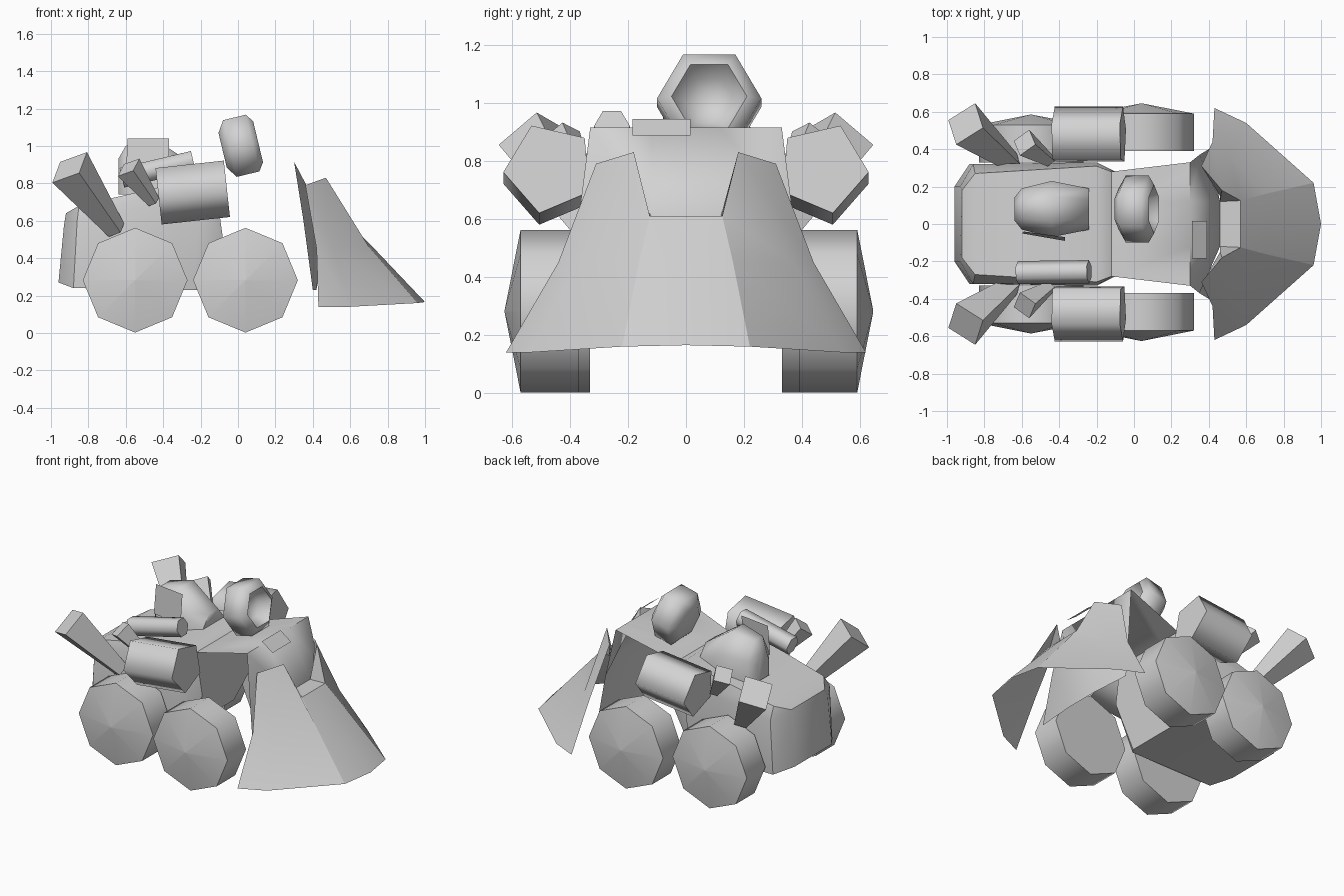
import bpy, math
from mathutils import Vector

cube = bpy.data.objects.get("Cube")
if cube:
    bpy.data.objects.remove(cube)

grey = bpy.data.materials.new("plain grey")
grey.use_nodes = True
grey.diffuse_color = (0.65, 0.65, 0.65, 1)
grey.node_tree.nodes["Principled BSDF"].inputs["Base Color"].default_value = grey.diffuse_color


def build(name, verts, faces, angle=40):
    mesh = bpy.data.meshes.new(name)
    mesh.from_pydata([tuple(v) for v in verts], [], faces)
    mesh.materials.append(grey)
    ob = bpy.data.objects.new(name, mesh)
    bpy.context.collection.objects.link(ob)
    bpy.ops.object.select_all(action='DESELECT')
    ob.select_set(True)
    bpy.context.view_layer.objects.active = ob
    bpy.ops.object.mode_set(mode='EDIT')
    bpy.ops.mesh.select_all(action='SELECT')
    bpy.ops.mesh.normals_make_consistent(inside=False)
    bpy.ops.object.mode_set(mode='OBJECT')
    bpy.ops.object.shade_smooth_by_angle(angle=math.radians(angle))


def loft(name, rings, closed=True, caps=True, angle=40):
    """Skin a list of rings that all have the same number of points."""
    n = len(rings[0])
    verts = [p for ring in rings for p in ring]
    faces = []
    for r in range(len(rings) - 1):
        for i in range(n if closed else n - 1):
            j = (i + 1) % n
            faces.append((r * n + i, r * n + j, (r + 1) * n + j, (r + 1) * n + i))
    if caps:
        faces += [tuple(range(n)), tuple(range(len(verts) - n, len(verts)))]
    build(name, verts, faces, angle)


def turned(name, base, axis, profile, sides, phase=0, angle=40):
    """Rings of (distance along axis, radius) around an axis."""
    axis = Vector(axis).normalized()
    side = axis.cross(Vector((0, 0, 1))).normalized()
    up = side.cross(axis)
    rings = []
    for d, r in profile:
        c = Vector(base) + axis * d
        rings.append([c + r * (math.cos(t) * side + math.sin(t) * up)
                      for t in (math.radians(phase) + k * math.tau / sides for k in range(sides))])
    loft(name, rings, angle=angle)


def pipe(name, a, b, ra, rb, sides, phase=0, angle=40):
    axis = Vector(b) - Vector(a)
    turned(name, a, axis, [(0, ra), (axis.length, rb)], sides, phase, angle)


def mirrored(half, centre=()):
    """A row across the model from its left half, outside to inside."""
    return [(x, -y, z) for x, y, z in half] + list(centre) + list(reversed(half))


# Main hull: each section runs bottom, shoulder, top
loft("hull", [mirrored(half) for half in (
    [(-0.96, 0.20, 0.27), (-0.93, 0.20, 0.58), (-0.92, 0.18, 0.64)],
    [(-0.88, 0.32, 0.24), (-0.86, 0.32, 0.60), (-0.85, 0.27, 0.68)],
    [(-0.24, 0.30, 0.23), (-0.20, 0.33, 0.70), (-0.20, 0.31, 0.83)],
    [(-0.22, 0.27, 0.23), (-0.08, 0.27, 0.50), (-0.12, 0.28, 0.79)])], angle=42)

# Open hood sheet running into a folded nose
loft("hood", [mirrored(half) for half in (
    [(-0.12, 0.28, 0.79), (-0.12, 0.12, 0.79)],
    [(0.30, 0.33, 0.915), (0.30, 0.12, 0.915)],
    [(0.35, 0.37, 0.60), (0.46, 0.12, 0.61)],
    [(0.40, 0.40, 0.23), (0.42, 0.12, 0.23)])], False, False, 80)
loft("hood_plate", [[(0.31, -0.185, 0.945), (0.31, 0.015, 0.945)],
                    [(0.39, -0.185, 0.887), (0.39, 0.015, 0.887)]], False, False)

# Flared front plough, an open shell with a return along its notched top
loft("plough", [
    mirrored([(0.38, 0.29, 0.70), (0.46, 0.15, 0.66), (0.46, 0.12, 0.61)], [(0.46, 0, 0.61)]),
    mirrored([(0.36, 0.31, 0.79), (0.47, 0.18, 0.83), (0.57, 0.125, 0.61)], [(0.57, 0, 0.61)]),
    mirrored([(0.42, 0.44, 0.45), (0.51, 0.37, 0.45), (0.70, 0.16, 0.46)], [(0.72, 0, 0.46)]),
    mirrored([(0.43, 0.62, 0.14), (0.60, 0.54, 0.14), (0.96, 0.22, 0.16)], [(1.0, 0, 0.165)]),
], False, False, 25)

for s, label in ((1, "left"), (-1, "right")):
    # Eight-sided wheels with a shallow cone outside
    for part, x, inner, shift in (("rear_wheel", -0.55, 0.33, 0), ("front_wheel", 0.04, 0.38, 0.01)):
        turned(label + "_" + part, (x, s * inner + shift, 0.282), (0, s, 0),
               [(0, 0.28), (0.2, 0.28), (0.255, 0.004)], 8, angle=50)
    # Five-sided side pods
    pipe(label + "_pod", (-0.425, s * 0.47, 0.735), (-0.06, s * 0.47, 0.775),
         0.16, 0.16, 5, 41 if s > 0 else -5, 75)
    # Flared square exhausts
    turn = 70 if s > 0 else 20
    pipe(label + "_large_exhaust", (-0.65, s * 0.33, 0.55), (-0.90, s * 0.535, 0.885),
         0.055, 0.125, 4, turn)
    pipe(label + "_small_exhaust", (-0.45, s * 0.34, 0.70), (-0.585, s * 0.435, 0.885),
         0.035, 0.075, 4, turn)

# Single tube on the right of the deck
pipe("deck_tube", (-0.62, -0.26, 0.83), (-0.24, -0.255, 0.92), 0.062, 0.062, 6, 0, 65)

# Rounded cupola with a side plate
cupola = []
for x, w, z in ((-0.64, 0.06, 0.93), (-0.60, 0.11, 1.00), (-0.44, 0.15, 1.035), (-0.24, 0.11, 0.90)):
    cupola.append([(x, 0.08 + w * a, 0.74 + (z - 0.74) * b)
                   for a, b in ((-1, 0), (-1, 0.55), (-0.45, 1), (0.45, 1), (1, 0.55), (1, 0))])
loft("cupola", cupola, angle=60)
loft("cupola_side_plate", [[(-0.60, -0.05, 0.84), (-0.37, -0.09, 0.84)],
                           [(-0.59, -0.04, 1.04), (-0.37, -0.07, 1.04)]], False, False)

# Six-sided lamp with a hollow front
turned("lamp", (0.015, 0.08, 1.0), (1, 0, 0.24),
       [(-0.10, 0.11), (-0.06, 0.18), (0.065, 0.18), (0.095, 0.13), (0.02, 0.09), (0.0, 0.02)],
       6, angle=62)
